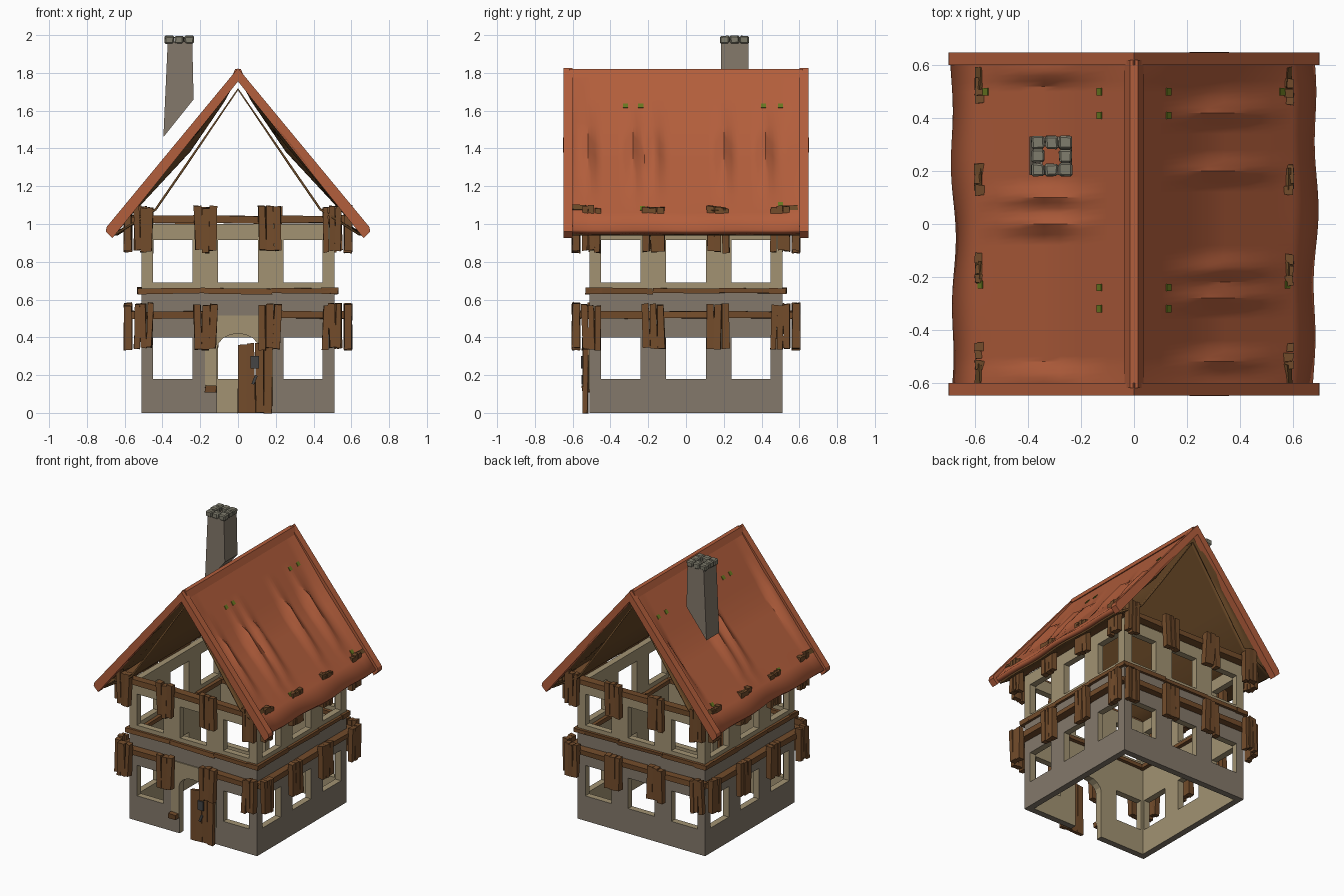
import bpy, bmesh, math, random
from mathutils import Matrix, Vector

if "Cube" in bpy.data.objects:
    bpy.data.objects.remove(bpy.data.objects["Cube"])

random.seed(4)


def mat(name, r, g, b):
    m = bpy.data.materials.new(name)
    m.diffuse_color = (r, g, b, 1)
    m.use_nodes = True
    m.node_tree.nodes["Principled BSDF"].inputs["Base Color"].default_value = m.diffuse_color
    return m


RED = mat("roof_red", 0.45, 0.112, 0.045)
WOOD = mat("timber_brown", 0.17, 0.072, 0.024)
UNDER = mat("dark_timber", 0.14, 0.065, 0.02)
STONE = mat("wall_grey", 0.23, 0.19, 0.145)
TAN = mat("plaster_tan", 0.36, 0.29, 0.17)
CAP = mat("cap_stone", 0.21, 0.20, 0.15)
METAL = mat("iron", 0.06, 0.06, 0.06)
MOSS = mat("moss_green", 0.14, 0.19, 0.015)


def finish(bm, name, *mats):
    me = bpy.data.meshes.new(name)
    bmesh.ops.recalc_face_normals(bm, faces=bm.faces)
    bm.to_mesh(me)
    bm.free()
    o = bpy.data.objects.new(name, me)
    for m in mats:
        me.materials.append(m)
    bpy.context.collection.objects.link(o)
    return o


def add_box(bm, lo, hi, xf=Matrix(), tilt=None, jitter=0.0):
    """Box between two corners, tilted about its centre, then placed by xf."""
    lo, hi = Vector(lo), Vector(hi)
    c = (lo + hi) / 2
    m = Matrix.Translation(c) @ (tilt or Matrix()) @ Matrix.Diagonal((*(hi - lo), 1))
    vs = bmesh.ops.create_cube(bm, size=1, matrix=m)["verts"]
    for v in vs:
        v.co += Vector([random.uniform(-jitter, jitter) for _ in range(3)])
        v.co = xf @ v.co


def box(name, lo, hi, m):
    bm = bmesh.new()
    add_box(bm, lo, hi)
    return finish(bm, name, m)


def prism(name, pts, y0, y1, m):
    """Extrude an x-z outline along y."""
    bm = bmesh.new()
    f = bm.faces.new([bm.verts.new((x, y0, z)) for x, z in pts])
    r = bmesh.ops.extrude_face_region(bm, geom=[f])
    bmesh.ops.translate(bm, vec=(0, y1 - y0, 0),
                        verts=[g for g in r["geom"] if isinstance(g, bmesh.types.BMVert)])
    return finish(bm, name, m)


def cut(obj, cutter):
    bpy.context.view_layer.objects.active = obj
    mod = obj.modifiers.new("cut", "BOOLEAN")
    mod.operation, mod.solver, mod.object = "DIFFERENCE", "EXACT", cutter
    bpy.ops.object.modifier_apply(modifier=mod.name)
    bpy.data.objects.remove(cutter)


def side(k):
    return Matrix.Rotation(k * math.pi / 2, 4, "Z")


# Hollow storeys with windows cut straight through
def storey(name, z0, z1, w0, w1, outer, door):
    o = box(name, (-.51, -.51, z0), (.51, .51, z1), outer)
    cut(o, box("cutter", (-.465, -.465, z0 - .1), (.465, .465, z1 + .1), outer))
    for a, b in ((-.45, -.24), (-.105, .105), (.24, .447)):
        start = 0 if door and a == -.105 else -1
        cut(o, box("cutter", (a, start, w0), (b, 1, w1), outer))
        cut(o, box("cutter", (-1, a, w0), (1, b, w1), outer))
    o.data.materials.clear()
    o.data.materials.append(outer)
    o.data.materials.append(TAN)
    for p in o.data.polygons:      # inside and reveals are plaster
        p.material_index = int(max(abs(p.center.x), abs(p.center.y)) < .505
                               and abs(p.normal.z) < .99 or w0 < p.center.z < w1 + .01
                               and abs(p.normal.z) > .9)
    return o


ARCH = [(-.11, -.05)] + [(-.11 * math.cos(t), .34 + .08 * math.sin(t))
                         for t in [i * math.pi / 8 for i in range(9)]] + [(.11, -.05)]
ground = storey("ground_floor_walls", 0, .64, .18, .40, STONE, True)
cut(ground, prism("cutter", ARCH, -.7, -.3, TAN))
storey("upper_floor_walls", .64, 1.0, .69, .915, TAN, False)
surround = box("door_surround", (-.175, -.517, .12), (.185, -.509, .515), TAN)
cut(surround, prism("cutter", ARCH, -.7, -.3, TAN))

# Door left ajar, made of planks, with iron handle and a small wooden block
bm = bmesh.new()
for i in range(4):
    x = i * .046
    add_box(bm, (x, -.545, 0), (x + .043, -.52, .375 + random.uniform(-.02, .02)), jitter=.004)
add_box(bm, (-.175, -.55, .11), (-.112, -.51, .145), jitter=.004)
finish(bm, "door", WOOD)
bm = bmesh.new()
add_box(bm, (.065, -.555, .235), (.11, -.542, .30))
add_box(bm, (.08, -.553, .15), (.095, -.542, .20), tilt=Matrix.Rotation(.4, 4, "Y"))
finish(bm, "door_handle", METAL)

# Timber belt between the storeys, horizontal rails and hanging plank clusters
belt, rails, planks = bmesh.new(), bmesh.new(), bmesh.new()
for k in range(4):
    xf = side(k)
    for i in range(3):
        a = -.53 + i * .353
        rot = Matrix.Rotation(random.uniform(-.02, .02), 4, "Y")
        add_box(belt, (a, -.53, .632), (a + .355, -.44, .66), xf, rot, .004)
        for z in (.5, 1.005):
            if z < 1 and k == 0 and i == 1:
                continue       # gap above the doorway
            add_box(rails, (a, -.565, z), (a + .355, -.505, z + .037), xf, rot, .004)
    for z in (.34, .855):
        for u, w in ((-.5, .1), (-.17, .12), (.17, .12), (.5, .1)):
            for i in range(3):
                a = u - w / 2 + i * w / 3
                e = random.uniform(-.008, .008)
                add_box(planks, (a, -.602, z + e), (a + w / 3 - .003, -.562, z + .235 + e), xf,
                        Matrix.Rotation(random.uniform(-.04, .04), 4, "Y"), .004)
finish(belt, "timber_belt", WOOD)
finish(rails, "timber_rails", WOOD)
finish(planks, "hanging_planks", WOOD)

# Sagging roof: straight at the gables, kinked at a third of the slope, raised ribs below
RIBS = {1: (-.52, -.28, -.17, .2, .42), -1: (-.58, 0.0, .1, .58)}


def roof_z(x, y, s):
    sag = .065 * min(1, max(0, (.64 - abs(y)) / .12))
    hat = x / .28 if x < .28 else (.69 - x) / .41
    if x > .27:
        near = min(abs(y - r) for r in RIBS[s])
        sag *= min(1, near / .06) if x < .52 else 1
    return 1.815 - 1.235 * x - sag * max(0, hat)


def sheet(name, half, cols, heights, mats, thick):
    bm = bmesh.new()
    n = 64
    ys = [-half + 2 * half * j / n for j in range(n + 1)]
    xs = [-c for c in reversed(cols[1:])] + cols
    rows = []
    for y in ys:
        row = []
        for x in xs:
            s = 1 if x >= 0 else -1
            wave = 1
            if abs(x) == cols[-1]:
                wave = 1 + .018 * math.sin(9 * y + s) * math.cos(4 * y)
            row.append(bm.verts.new((x * wave, y, heights(abs(x), y, s))))
        rows.append(row)
    for a, b in zip(rows, rows[1:]):
        for i in range(len(xs) - 1):
            bm.faces.new((a[i], a[i + 1], b[i + 1], b[i]))
    o = finish(bm, name, *mats)
    if o.data.polygons[0].normal.z < 0:
        o.data.flip_normals()
    mod = o.modifiers.new("thickness", "SOLIDIFY")
    mod.thickness, mod.offset = thick, -1
    mod.material_offset = len(mats) - 1
    bpy.context.view_layer.objects.active = o
    o.select_set(True)
    bpy.ops.object.shade_smooth_by_angle(angle=math.radians(30))
    o.select_set(False)
    return o


sheet("roof_tiles", .64, [0, .1, .2, .28, .34, .43, .52, .6, .685], roof_z, (RED, UNDER), .035)


def lining_z(x, y, s):
    return 1.72 - 1.45 * x if x <= .44 else 1.082 - (x - .44) * .62


sheet("roof_lining", .60, [0, .28, .44, .655], lining_z, (UNDER,), .012)

# Straight verge boards on both gables, and ridge tile
for name, y0, y1 in (("front_verge", -.648, -.60), ("back_verge", .60, .648)):
    prism(name, [(0, 1.825), (.695, .985), (.70, .96), (.665, .925), (0, 1.755),
                 (-.665, .925), (-.70, .96), (-.695, .985)], y0, y1, RED)
prism("ridge_tile", [(-.035, 1.775), (-.015, 1.82), (.015, 1.82), (.035, 1.775)], -.62, .62, RED)

# Moss specks and broken tile chips lying on the slopes
bm, chips = bmesh.new(), bmesh.new()
for s in (1, -1):
    for x, y in ((.13, -.32), (.13, -.24), (.13, .41), (.13, .5), (.56, .5), (.58, -.23)):
        z = roof_z(x, y, s)
        add_box(bm, (s * x - .014, y - .014, z - .002), (s * x + .014, y + .014, z + .005),
                tilt=Matrix.Rotation(s * .89, 4, "Y"))
    for y in (-.57, -.18, .17, .55):
        z = roof_z(.585, y, s)
        add_box(chips, (s * .585 - .015, y - .04, z - .004), (s * .585 + .015, y + .04, z + .008),
                tilt=Matrix.Rotation(s * .89, 4, "Y"), jitter=.006)
finish(bm, "moss", MOSS)
finish(chips, "broken_tiles", UNDER)

# Tapered hollow chimney with a slanted foot, floating just clear of the roof
chimney = prism("chimney", [(-.395, 1.46), (-.235, 1.66), (-.242, 1.965), (-.372, 1.965)],
                .185, .33, STONE)
cut(chimney, box("cutter", (-.345, .22, 1.3), (-.275, .295, 2.1), STONE))
bm = bmesh.new()
for i in range(3):
    for j in range(3):
        if (i, j) != (1, 1):
            x, y = -.388 + i * .052, .18 + j * .052
            add_box(bm, (x, y, 1.955), (x + .049, y + .049, 1.996), jitter=.003)
cap = finish(bm, "chimney_cap_stones", CAP)
bev = cap.modifiers.new("worn_edges", "BEVEL")
bev.width, bev.segments = .007, 1
